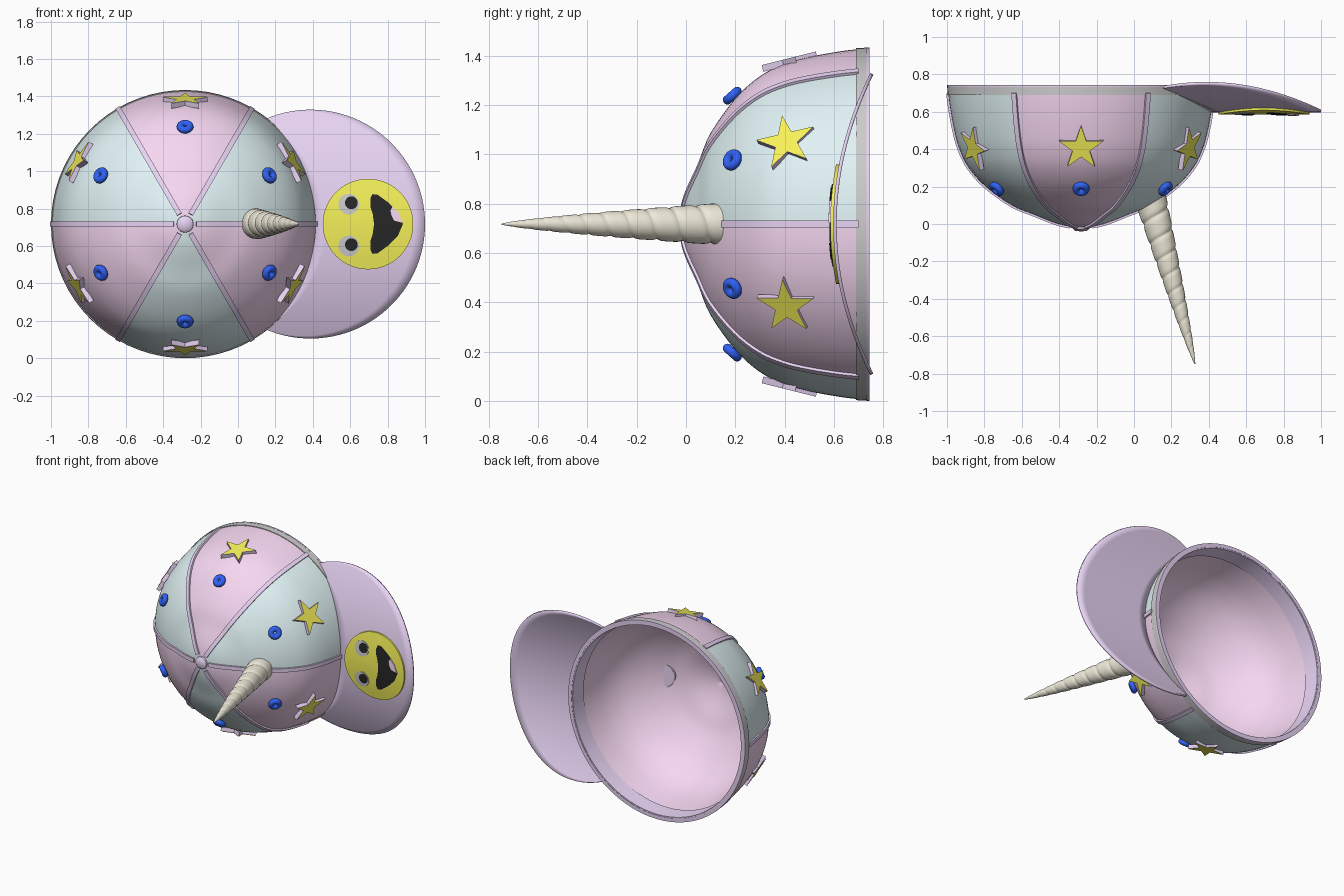
import bpy, bmesh
from math import sin, cos, pi, radians, asin, sqrt, floor
from mathutils import Vector

if "Cube" in bpy.data.objects:
    bpy.data.objects.remove(bpy.data.objects["Cube"])

CX, CZ = -0.283, 0.717          # crown axis runs along y through here


def mat(name, r, g, b):
    m = bpy.data.materials.new(name)
    m.diffuse_color = (r, g, b, 1)
    m.use_nodes = True
    m.node_tree.nodes["Principled BSDF"].inputs["Base Color"].default_value = m.diffuse_color
    return m


PINK = mat("pink", .92, .68, .88)
BLUE = mat("pale_blue", .75, .89, .91)
LILAC = mat("lilac", .80, .65, .90)
YELLOW = mat("yellow", .92, .88, .10)
ROYAL = mat("royal_blue", .03, .12, .90)
CREAM = mat("cream", .86, .82, .69)
BLACK = mat("black", .02, .02, .02)
WHITE = mat("white", .75, .75, .75)
GREY = mat("grey", .68, .66, .68)


def finish(ob, m, angle=35):
    ob.data.materials.append(m)
    bpy.ops.object.select_all(action='DESELECT')
    ob.select_set(True)
    bpy.context.view_layer.objects.active = ob
    bpy.ops.object.shade_smooth_by_angle(angle=radians(angle))
    return ob


def grid(name, rows, m, close_i=False, close_j=False, caps=False, recalc=False, angle=35):
    """Skin rows of points with quads."""
    bm = bmesh.new()
    v = [[bm.verts.new(p) for p in row] for row in rows]
    ni, nj = len(v), len(v[0])
    for i in range(ni if close_i else ni - 1):
        for j in range(nj if close_j else nj - 1):
            a, b = (i + 1) % ni, (j + 1) % nj
            bm.faces.new((v[i][j], v[a][j], v[a][b], v[i][b]))
    if caps:
        bm.faces.new(v[0])
        bm.faces.new(v[-1])
    bmesh.ops.remove_doubles(bm, verts=bm.verts, dist=1e-5)
    if recalc:
        bmesh.ops.recalc_face_normals(bm, faces=bm.faces)
    me = bpy.data.meshes.new(name)
    bm.to_mesh(me)
    bm.free()
    ob = bpy.data.objects.new(name, me)
    bpy.context.collection.objects.link(ob)
    return finish(ob, m, angle)


def at(a, r, y):
    return Vector((CX + r * cos(a), y, CZ + r * sin(a)))


def revolve(name, prof, m, a0=0, a1=2 * pi, n=72, closed=False):
    full = a1 - a0 > 6.28
    angs = [a0 + (a1 - a0) * k / n for k in range(n if full else n + 1)]
    return grid(name, [[at(a, r, y) for a in angs] for r, y in prof], m,
                close_i=closed, close_j=full, recalc=closed)


def smooth(pts, n=4):
    """Catmull-Rom through 2D points."""
    p = [Vector(q) for q in pts]
    p = [2 * p[0] - p[1]] + p + [2 * p[-1] - p[-2]]
    out = []
    for a, b, c, d in zip(p, p[1:], p[2:], p[3:]):
        for k in range(n):
            t = k / n
            out.append(.5 * (2 * b + (c - a) * t + (2 * a - 5 * b + 4 * c - d) * t * t
                             + (3 * b - a - 3 * c + d) * t ** 3))
    return out + [p[-2]]


# crown panels, lining and rim bands
PROF = smooth([(0, -.022), (.12, .0), (.25, .05), (.37, .10), (.51, .20), (.60, .30),
               (.65, .40), (.678, .50), (.70, .62), (.710, .70)])
for k in range(6):
    a = radians(60 * k)
    revolve(f"crown_panel_{k}", PROF, PINK if k % 2 else BLUE, a, a + pi / 3, 14)
lining = [(max(r - .02, 0), y + .015) for r, y in PROF] + [(.693, .74)]
revolve("lining", lining[::-1], PINK)
revolve("rim_band", [(.708, .69), (.714, .69), (.716, .74), (.69, .74)], GREY, closed=True)
revolve("rim_piping", [(.69, .733), (.717, .733), (.717, .744), (.69, .744)], LILAC, closed=True)
revolve("sweatband", [(.672, .63), (.684, .63), (.692, .742), (.682, .742)], LILAC, closed=True)

# seam strips between panels
SEAM = PROF[2:]
for k in range(6):
    a = radians(60 * k)
    e, t, y = Vector((cos(a), 0, sin(a))), Vector((-sin(a), 0, cos(a))), Vector((0, 1, 0))
    rows = []
    for i, (r, py) in enumerate(SEAM):
        d = (SEAM[min(i + 1, len(SEAM) - 1)] - SEAM[max(i - 1, 0)]).normalized()
        nrm = e * d.y - y * d.x
        c = at(a, r, py)
        rows.append([c + t * w + nrm * h for w, h in
                     ((-.014, -.005), (.014, -.005), (.014, .011), (-.014, .011))])
    grid(f"seam_{k}", rows, LILAC, close_j=True, caps=True, recalc=True)
revolve("top_button", [(0, -.040), (.03, -.037), (.044, -.026), (.046, -.005)], LILAC, n=32)

# stars and ring studs in the middle of each panel
for k in range(6):
    a = radians(30 + 60 * k)
    e, t, y = Vector((cos(a), 0, sin(a))), Vector((-sin(a), 0, cos(a))), Vector((0, 1, 0))
    tilt = radians(14)
    nrm, u = e * cos(tilt) - y * sin(tilt), y * cos(tilt) + e * sin(tilt)
    rot = 0 if abs(cos(a)) < .1 else radians(25) * (1 if cos(a) > 0 else -1)

    def star(h):
        c = at(a, .65, .41) + nrm * h
        return [c + (u * cos(rot + j * pi / 5) + t * sin(rot + j * pi / 5)) *
                (.048 if j % 2 else .125) for j in range(10)]
    grid(f"star_edge_{k}", [star(-.008), star(.02)], LILAC, close_j=True, caps=True, recalc=True)
    mid = at(a, .65, .41) + nrm * .0225
    grid(f"star_{k}", [[mid] * 10, star(.0225)], YELLOW, close_j=True)
    f = bpy.data.objects[f"star_{k}"].data
    if f.polygons[0].normal.dot(nrm) < 0:
        f.flip_normals()
    n2 = (e * .75 - y * .66).normalized()
    bpy.ops.mesh.primitive_torus_add(location=at(a, .515, .193) + n2 * .008,
                                     rotation=n2.to_track_quat('Z', 'Y').to_euler(),
                                     major_radius=.026, minor_radius=.019,
                                     major_segments=28, minor_segments=14)
    bpy.context.object.name = f"ring_stud_{k}"
    finish(bpy.context.object, ROYAL)

# brim: disc beyond the crown edge, bowed towards the front
BX, BR, RI = .388, .612, .698


def brim_y(z):
    return .597 + .15 * ((z - CZ) / BR) ** 2


d = BX - CX
ix = (d * d + RI * RI - BR * BR) / (2 * d)
ih = sqrt(RI * RI - ix * ix)
ai, ao = asin(ih / RI), pi - asin(ih / BR)
rows = []
for i in range(11):
    s, row = i / 10, []
    for j in range(65):
        q = -1 + j / 32
        x = (CX + RI * cos(q * ai)) * (1 - s) + (BX + BR * cos(q * ao)) * s
        z = CZ + RI * sin(q * ai) * (1 - s) + BR * sin(q * ao) * s
        row.append((x, brim_y(z), z))
    rows.append(row)
brim = grid("brim", rows, LILAC)
sol = brim.modifiers.new("thickness", 'SOLIDIFY')
sol.thickness, sol.offset = .014, -1


# face patches that follow the brim
def patch(name, outline, h, m):
    c = sum((Vector(p) for p in outline), Vector((0, 0))) / len(outline)
    rows = []
    for s in (0, .25, .5, .75, 1):
        ring = [c + (Vector(p) - c) * s for p in outline]
        rows.append([(p.x, brim_y(p.y) - h, p.y) for p in ring])
    rows.append([(p[0], brim_y(p[1]) + .002, p[1]) for p in outline])
    grid(name, rows, m, close_j=True)


def circle(x, z, r, n=40):
    return [(x + r * cos(2 * pi * k / n), z + r * sin(2 * pi * k / n)) for k in range(n)]


patch("face_disc", circle(.695, CZ, .242, 64), .012, YELLOW)
for side, z in (("upper", .827), ("lower", .603)):
    patch(f"eye_{side}", circle(.592, z - .003, .055), .016, WHITE)
    patch(f"pupil_{side}", circle(.606, z + .004, .034), .019, BLACK)
mouth = [(.708, .58), (.718, .558), (.745, .56), (.80, .60), (.855, .655), (.882, .717),
         (.855, .78), (.80, .835), (.745, .875), (.718, .877), (.708, .855)]
patch("mouth", mouth, .016, BLACK)
patch("tongue", [(.82, .765), (.835, .735), (.88, .724), (.858, .778), (.825, .81), (.815, .79)],
      .019, PINK)

# spiral horn
base, tip = Vector((.090, .13, CZ)), Vector((.327, -.752, CZ))
axis = tip - base
side = axis.cross(Vector((0, 0, 1))).normalized()
up = Vector((0, 0, 1))
N, S = 160, 32
rows = []
for i in range(N + 1):
    s = i / N
    row = []
    for j in range(S):
        a = 2 * pi * j / S
        ph = 7.2 * s + 2.8 * s * s + j / S
        ph -= floor(ph)
        bulge = .88 + .14 * (1 - abs(2 * ph - 1) ** 5) * (.85 + .15 * ph)
        r = .084 * (1 - s) ** .72 * bulge if s < .99 else .084 * (1 - s) ** .72
        row.append(base + axis * s + side * r * cos(a) + up * r * sin(a))
    rows.append(row)
grid("horn", rows, CREAM, close_j=True, recalc=True, angle=50)
disc = [base + side * .08 * cos(2 * pi * j / S) + up * .08 * sin(2 * pi * j / S) for j in range(S)]
grid("horn_base", [[base] * S, disc], LILAC, close_j=True)
